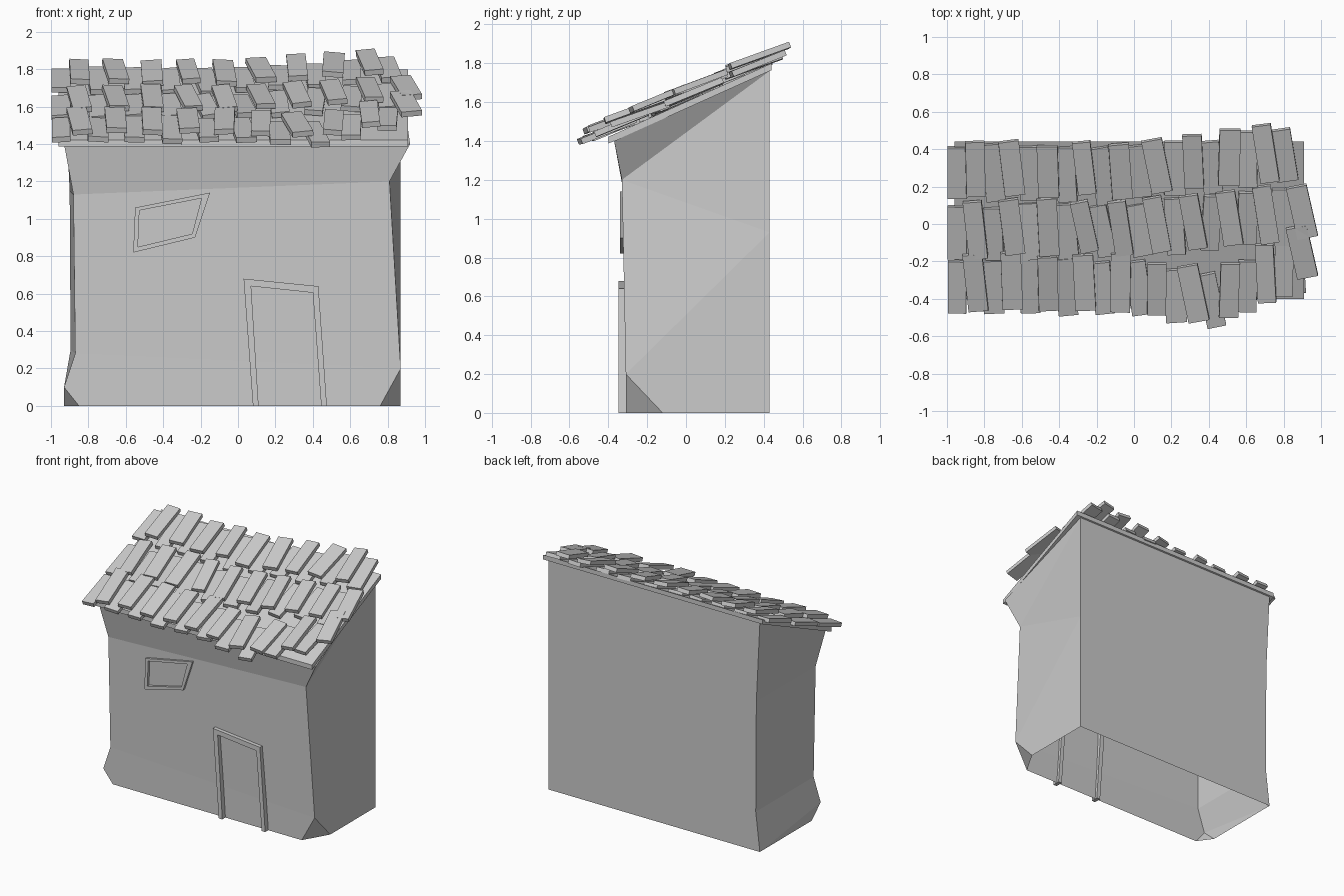
import bpy, bmesh, math, random
from mathutils import Matrix, Vector

if "Cube" in bpy.data.objects:
    bpy.data.objects.remove(bpy.data.objects["Cube"])

random.seed(4)
SLOPE = math.atan2(0.36, 0.80)


def finish(bm, name):
    bmesh.ops.recalc_face_normals(bm, faces=bm.faces)
    mesh = bpy.data.meshes.new(name)
    bm.to_mesh(mesh)
    bm.free()
    obj = bpy.data.objects.new(name, mesh)
    bpy.context.collection.objects.link(obj)
    return obj


def roof_z(y):
    return 1.40 + (y + 0.37) * math.tan(SLOPE)


# Crooked walls, open underneath, with clipped front corners
pts = {
    'la': (-.85, -.31, 0), 'lb': (-.93, -.20, 0), 'l0': (-.93, -.31, .10),
    'l1': (-.87, -.31, .28), 'l2': (-.88, -.32, 1.13), 'l3': (-.93, -.37, 1.40),
    'ra': (.76, -.31, 0), 'rb': (.87, -.12, 0), 'r0': (.87, -.31, .20),
    'r1': (.81, -.33, 1.20), 'r2': (.92, -.37, 1.40),
    'm0': (.87, .43, 0), 'm1': (.87, .43, .93), 'm2': (.87, .43, 1.76),
    'k0': (-.93, .43, 0), 'k1': (-.895, .43, .30), 'k2': (-.90, .43, 1.15), 'k3': (-.93, .43, 1.76),
}
bm = bmesh.new()
v = {k: bm.verts.new(p) for k, p in pts.items()}
for f in ('la ra r0', 'la r0 l0', 'l0 r0 l1', 'l1 r0 r1 l2', 'l2 r1 r2 l3',      # front
          'la l0 lb', 'ra rb r0',                                                # clipped corners
          'rb m0 r0', 'r0 m0 m1', 'r0 m1 r1', 'r1 m1 m2', 'r1 m2 r2',            # right
          'lb l0 k0', 'l0 l1 k1 k0', 'l1 l2 k2 k1', 'l2 l3 k3 k2',               # left
          'm0 k0 k1 m1', 'm1 k1 k2', 'm1 k2 k3 m2'):                             # back
    bm.faces.new([v[k] for k in f.split()])
finish(bm, 'walls')


# Sloping roof board
bm = bmesh.new()
x0, x1, ya, yb, t = -.96, .91, -.40, .44, .035
ring = [(ya, roof_z(ya)), (yb, roof_z(yb)), (yb, roof_z(yb) + t), (ya, roof_z(ya) + t)]
ends = [[bm.verts.new((x, y, z)) for y, z in ring] for x in (x0, x1)]
bm.faces.new(ends[0])
bm.faces.new(ends[1])
for i in range(4):
    j = (i + 1) % 4
    bm.faces.new((ends[0][i], ends[0][j], ends[1][j], ends[1][i]))
finish(bm, 'roof_board')


# Three rows of uneven shingles, every other one raised
def row_shift(row, x):
    if row > 0:
        return .11 * max(0, x)
    return -.09 * max(0, x) / .4 if x < .4 else -.09 + .24 * (x - .4) / .5


bm = bmesh.new()
for row, yc in enumerate((-.325, -.04, .275)):
    for k in range(20 if row < 2 else 19):
        raised = k % 2
        x = -.945 + .097 * k
        y = yc + row_shift(row, x) + (.015 if raised else -.005) + random.uniform(-.012, .012)
        lift = t + (.052 if raised else .014) + .02 * max(0, x) + (.012 if row == 0 else 0)
        length = .31 + random.uniform(-.02, .02)
        crooked = 1 if x > -.3 else .4
        yaw = 0 if k == 0 else math.radians(4 + random.uniform(-8, 8) * crooked)
        if k == 19:
            yaw = math.radians(12)
        tilt = math.radians(-3 + random.uniform(-2, 2))
        roll = math.radians(random.uniform(-5, 5))
        m = (Matrix.Translation(Vector((x, y, roof_z(y) + lift)))
             @ Matrix.Rotation(SLOPE + tilt, 4, 'X') @ Matrix.Rotation(yaw, 4, 'Z')
             @ Matrix.Rotation(roll, 4, 'Y')
             @ Matrix.Diagonal((.105 + random.uniform(-.008, .008), length, .03, 1)))
        bmesh.ops.create_cube(bm, size=1, matrix=m)
finish(bm, 'roof_shingles')


# Frames made of mitred bars between an outer and an inner outline
def frame(name, outer, inner, y_front, y_back, closed):
    bm = bmesh.new()
    rings = []
    for (ox, oz), (ix, iz) in zip(outer, inner):
        rings.append([bm.verts.new(p) for p in ((ox, y_front, oz), (ix, y_front, iz),
                                                (ix, y_back, iz), (ox, y_back, oz))])
    n = len(rings)
    for i in range(n if closed else n - 1):
        a, b = rings[i], rings[(i + 1) % n]
        for j in range(4):
            bm.faces.new((a[j], a[(j + 1) % 4], b[(j + 1) % 4], b[j]))
    if not closed:
        bm.faces.new(rings[0])
        bm.faces.new(rings[-1])
    finish(bm, name)


frame('door_frame', [(.08, 0), (.03, .68), (.43, .64), (.475, 0)],
      [(.11, 0), (.07, .64), (.40, .605), (.445, 0)], -.348, -.29, False)
frame('window_frame', [(-.56, .82), (-.55, 1.06), (-.15, 1.14), (-.23, .90)],
      [(-.535, .85), (-.527, 1.045), (-.195, 1.11), (-.245, .92)], -.34, -.29, True)
